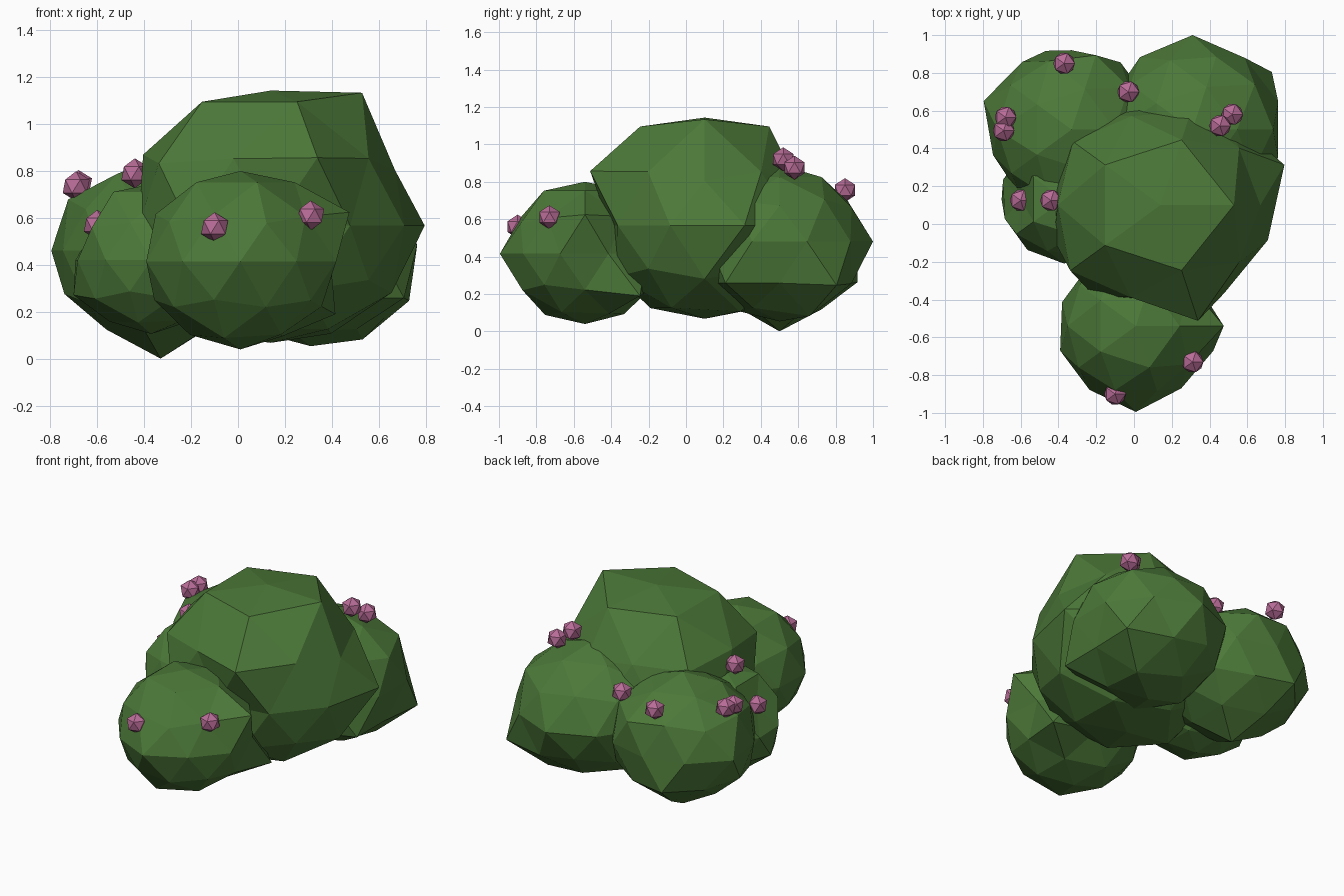
import bpy, bmesh, random
from math import radians, sin, cos
from mathutils import Vector

if "Cube" in bpy.data.objects:
    bpy.data.objects.remove(bpy.data.objects["Cube"])

random.seed(4)


def material(name, rgb):
    m = bpy.data.materials.new(name)
    m.diffuse_color = (*rgb, 1)
    m.use_nodes = True
    m.node_tree.nodes["Principled BSDF"].inputs["Base Color"].default_value = m.diffuse_color
    return m


leaf = material("leaf green", (0.072, 0.19, 0.04))
petal = material("blossom pink", (0.48, 0.15, 0.31))


def direction(elev, azim):
    e, a = radians(elev), radians(azim)
    return Vector((cos(e) * cos(a), cos(e) * sin(a), sin(e)))


def faceted_ball(name, centre, radius, mat, subdiv=1, squash=1.0, shoulder=None, bulges=()):
    """Icosphere with a wider or narrower shoulder ring and a few (elevation, azimuth, radius) bulges."""
    bm = bmesh.new()
    bmesh.ops.create_icosphere(bm, subdivisions=subdiv, radius=1)
    for v in bm.verts:
        d = v.co.normalized()
        r = radius
        if shoulder:
            r *= random.uniform(0.97, 1.03)
            if d.z > 0.8:
                r = shoulder if d.z < 0.95 else (radius + shoulder) / 2
        for elev, azim, bulge in bulges:
            if d.dot(direction(elev, azim)) > 0.99:
                r = bulge
        v.co = d * r
        v.co.z *= squash
    me = bpy.data.meshes.new(name)
    bm.to_mesh(me)
    bm.free()
    me.materials.append(mat)
    ob = bpy.data.objects.new(name, me)
    ob.location = centre
    bpy.context.collection.objects.link(ob)


def clump(name, centre, radius, shoulder, *bulges):
    faceted_ball(name, centre, radius, leaf, 2, 0.9, shoulder, bulges)


# Leaf clumps
clump("main_clump", (0.14, 0.1, 0.567), 0.59, 0.69,
      (0, 18, 0.69), (58, 0, 0.74), (32, 180, 0.64), (27, 144, 0.64), (27, 216, 0.66),
      (27, 288, 0.72), (0, 270, 0.51), (-90, 0, 0.555))
clump("front_clump", (0.01, -0.54, 0.415), 0.415, 0.44,
      (27, 0, 0.52), (0, 270, 0.455), (0, 342, 0.43), (-27, 36, 0.56))
clump("back_left_clump", (-0.33, 0.5, 0.46), 0.45, 0.43,
      (0, 162, 0.49), (-27, 108, 0.49), (0, 90, 0.42), (-90, 0, 0.511))
clump("back_right_clump", (0.31, 0.5, 0.48), 0.465, 0.45,
      (0, 90, 0.50), (-27, 36, 0.58), (-27, 324, 0.55), (-58, 36, 0.52))
clump("left_clump", (-0.37, 0.13, 0.42), 0.34, 0.38,
      (-27, 180, 0.37), (32, 180, 0.27))

# Blossoms scattered on the clumps
blossoms = [(-.68, .565, .74), (-.69, .495, .735), (-.44, .125, .79), (-.6, .125, .57),
            (-.1, -.9, .56), (.31, -.73, .61), (.455, .52, .92), (.52, .58, .875),
            (-.37, .85, .755), (-.03, .7, .72)]
for i, p in enumerate(blossoms):
    faceted_ball(f"blossom_{i + 1}", p, 0.064, petal)
